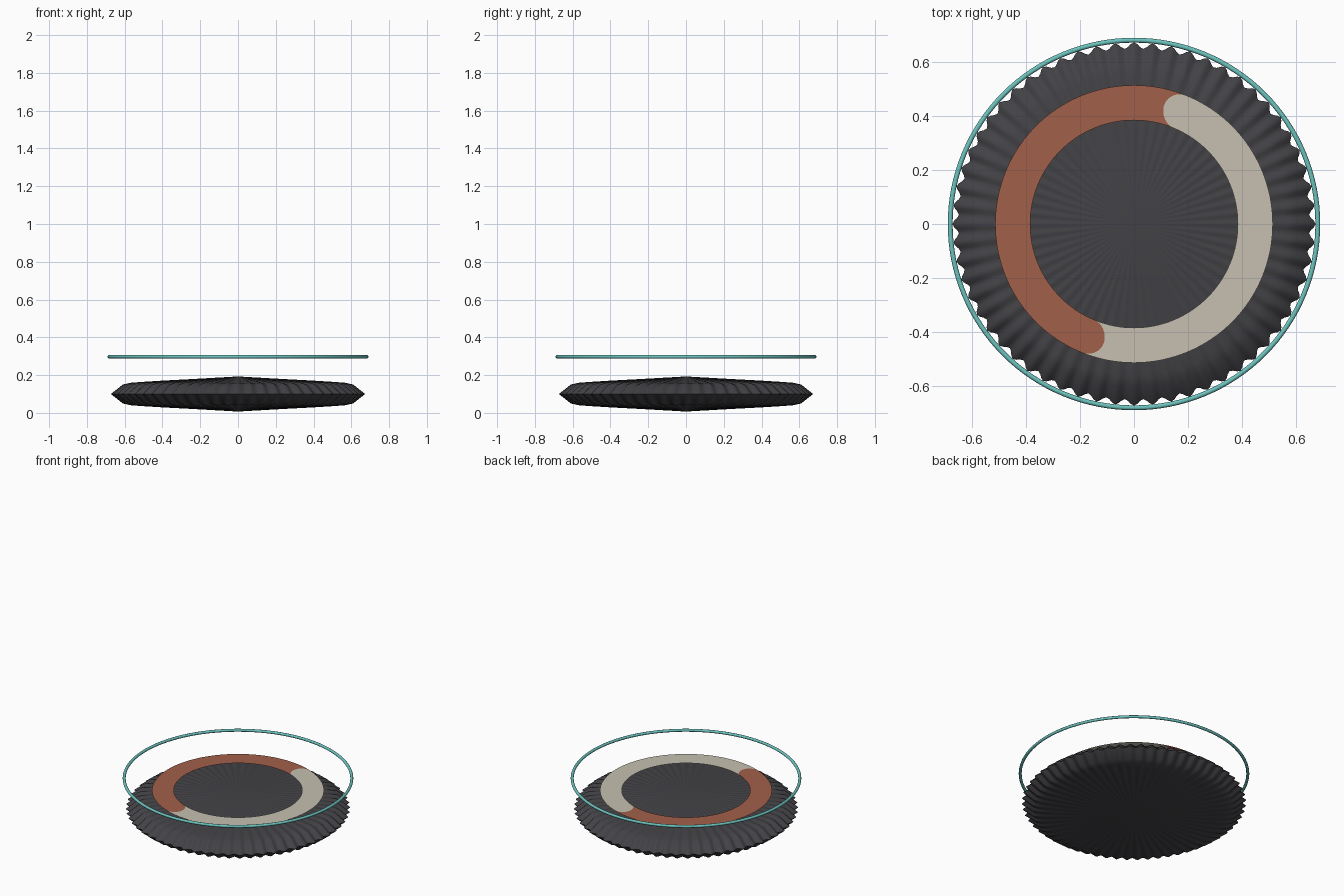
import bpy, bmesh, math

cube = bpy.data.objects.get("Cube")
if cube:
    bpy.data.objects.remove(cube)


def material(name, rgb):
    m = bpy.data.materials.new(name)
    m.use_nodes = True
    m.diffuse_color = (*rgb, 1)
    m.node_tree.nodes["Principled BSDF"].inputs["Base Color"].default_value = (*rgb, 1)
    return m


charcoal = material("charcoal", (0.055, 0.053, 0.06))
rust = material("rust", (0.36, 0.115, 0.07))
cream = material("cream", (0.57, 0.53, 0.44))
teal = material("teal", (0.15, 0.54, 0.51))


def make_object(name, bm, mat, smooth=None):
    mesh = bpy.data.meshes.new(name)
    bm.to_mesh(mesh)
    bm.free()
    mesh.materials.append(mat)
    obj = bpy.data.objects.new(name, mesh)
    bpy.context.collection.objects.link(obj)
    if smooth:
        bpy.ops.object.select_all(action='DESELECT')
        obj.select_set(True)
        bpy.context.view_layer.objects.active = obj
        bpy.ops.object.shade_smooth_by_angle(angle=math.radians(smooth))
    return obj


# Fluted cushion: half profile (radius, half thickness) mirrored about its middle
MID, FLUTES, STEPS = 0.1, 60, 6
upper = [(0.2, 0.081), (0.4, 0.069), (0.5, 0.062), (0.56, 0.057), (0.6, 0.048)]
profile = upper + [(0.662, 0)] + [(r, -h) for r, h in reversed(upper)]
count = FLUTES * STEPS
bm = bmesh.new()
rings = []
for r, h in profile:
    ring = []
    for i in range(count):
        a = math.tau * i / count
        wave = math.cos(a * FLUTES) * (r / 0.662) ** 2
        rr = r + 0.011 * wave
        ring.append(bm.verts.new((rr * math.cos(a), rr * math.sin(a),
                                  MID + h * (1 + 0.06 * wave))))
    rings.append(ring)
top = bm.verts.new((0, 0, MID + 0.093))
bottom = bm.verts.new((0, 0, MID - 0.093))
for i in range(count):
    j = (i + 1) % count
    bm.faces.new((top, rings[0][i], rings[0][j]))
    bm.faces.new((bottom, rings[-1][j], rings[-1][i]))
    for a, b in zip(rings, rings[1:]):
        bm.faces.new((a[i], b[i], b[j], a[j]))
make_object("fluted_cushion", bm, charcoal, 40)


# Two flat half bands, each with a rounded head meeting the other's hollow tail
def half_band(name, start, mat):
    mid, half, across, along = 0.45, 0.065, 24, 64
    bm = bmesh.new()
    grid = []
    for i in range(across + 1):
        t = -math.cos(math.pi * i / across)
        r = mid + half * t
        bulge = math.sqrt(max(0, 1 - t * t)) * half / mid
        row = []
        for k in range(along + 1):
            a = start + bulge + math.pi * k / along
            row.append(bm.verts.new((r * math.cos(a), r * math.sin(a), 0.218)))
        grid.append(row)
    for p, q in zip(grid, grid[1:]):
        for k in range(along):
            bm.faces.new((p[k], q[k], q[k + 1], p[k + 1]))
    make_object(name, bm, mat)


head = math.radians(67.5)
half_band("rust_half_band", head, rust)
half_band("cream_half_band", head + math.pi, cream)

# Thin hoop floating above
bpy.ops.mesh.primitive_torus_add(major_radius=0.682, minor_radius=0.009,
                                 major_segments=128, minor_segments=12,
                                 location=(0, 0, 0.297))
hoop = bpy.context.object
hoop.name = "hoop"
hoop.data.materials.append(teal)
bpy.ops.object.shade_smooth_by_angle(angle=math.radians(60))
